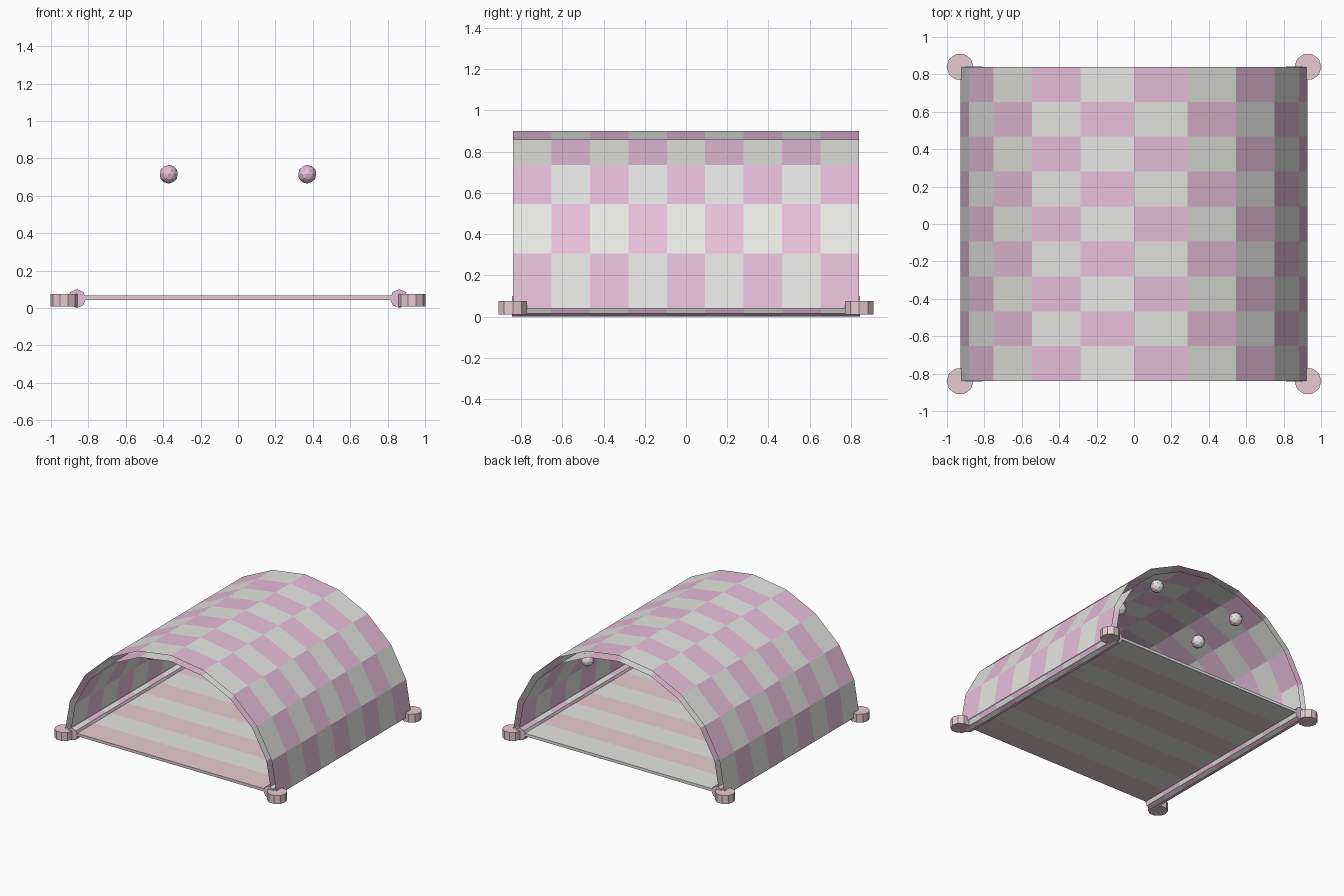
import bpy, bmesh, math
from mathutils import Matrix

cube = bpy.data.objects.get("Cube")
if cube:
    bpy.data.objects.remove(cube)


def material(name, rgb):
    linear = [((c / 255 + 0.055) / 1.055) ** 2.4 for c in rgb]
    mat = bpy.data.materials.new(name)
    mat.use_nodes = True
    mat.diffuse_color = (*linear, 1)
    mat.node_tree.nodes["Principled BSDF"].inputs["Base Color"].default_value = (*linear, 1)
    return mat


PINK = material("orchid pink", (233, 192, 219))
WHITE = material("off white", (230, 230, 227))
BLUSH = material("pale blush", (234, 206, 212))
HALF = 0.84      # half length of the tunnel


def finish(bm, name, mats):
    mesh = bpy.data.meshes.new(name)
    bm.to_mesh(mesh)
    bm.free()
    for mat in mats:
        mesh.materials.append(mat)
    obj = bpy.data.objects.new(name, mesh)
    bpy.context.collection.objects.link(obj)
    return obj


def checkered_sweep(name, profile, bands, half, closed=False):
    """Sweep an x-z profile along y, alternating colours around and along."""
    bm = bmesh.new()
    rings = [[bm.verts.new((x, half * (2 * j / bands - 1), z)) for x, z in profile]
             for j in range(bands + 1)]
    count = len(profile)
    for j in range(bands):
        for i in range(count if closed else count - 1):
            k = (i + 1) % count
            face = bm.faces.new((rings[j][i], rings[j][k], rings[j + 1][k], rings[j + 1][i]))
            face.material_index = (i + j) % 2
    if closed:
        bm.faces.new(rings[0])
        bm.faces.new(list(reversed(rings[-1])))
        bmesh.ops.recalc_face_normals(bm, faces=bm.faces)
    else:
        # arch faces point away from the tunnel axis
        for face in bm.faces:
            c = face.calc_center_median()
            if face.normal.x * c.x + face.normal.z * c.z < 0:
                face.normal_flip()
    return finish(bm, name, [PINK, WHITE])


def arch(width, height, segments=10):
    angles = [math.pi * i / segments for i in range(segments + 1)]
    return [(width * math.cos(a), 0.04 + height * math.sin(a)) for a in angles]


# Outer cover and inner lining, open at both ends
checkered_sweep("outer_cover", arch(0.927, 0.86), 9, HALF)
lining = checkered_sweep("inner_lining", arch(0.88, 0.813), 9, HALF)
lining.data.flip_normals()

# Padded side rails
for side, label in ((1, "left"), (-1, "right")):
    ring = [(side * 0.862 + 0.049 * math.cos(math.pi * k / 4),
             0.05 + 0.05 * math.sin(math.pi * k / 4)) for k in range(8)]
    checkered_sweep(label + "_side_rail", ring, 9, HALF + 0.003, closed=True)

# Striped floor slab
bm = bmesh.new()
bmesh.ops.create_cube(bm, size=1, matrix=Matrix.Translation((0, 0, 0.055))
                      @ Matrix.Diagonal((1.68, 2 * HALF, 0.022, 1)))
STRIPES = 8
for j in range(1, STRIPES):
    y = HALF * (2 * j / STRIPES - 1)
    bmesh.ops.bisect_plane(bm, geom=bm.verts[:] + bm.edges[:] + bm.faces[:],
                           plane_co=(0, y, 0), plane_no=(0, 1, 0))
for face in bm.faces:
    t = (face.calc_center_median().y + HALF) / (2 * HALF) * STRIPES
    face.material_index = min(STRIPES - 1, max(0, int(t))) % 2
finish(bm, "floor", [BLUSH, WHITE])

# Corner feet
for x, side in ((0.93, "left"), (-0.93, "right")):
    for y, end in ((-HALF, "front"), (HALF, "back")):
        bm = bmesh.new()
        bmesh.ops.create_cone(bm, cap_ends=True, segments=10, radius1=0.072, radius2=0.072,
                              depth=0.066, matrix=Matrix.Translation((x, y, 0.042))
                              @ Matrix.Rotation(math.pi / 10, 4, "Z"))
        finish(bm, f"{end}_{side}_foot", [BLUSH])

# Hanging ceiling balls, pink on the front half and white on the back half
for x, side in ((0.37, "left"), (-0.37, "right")):
    for n in range(4):
        bm = bmesh.new()
        bmesh.ops.create_icosphere(bm, subdivisions=2, radius=0.05,
                                   matrix=Matrix.Translation((x, 0.70 - 0.42 * n, 0.715)))
        bm.normal_update()
        for face in bm.faces:
            face.material_index = 1 if face.normal.y > 0 else 0
        finish(bm, f"{side}_ceiling_ball_{n + 1}", [PINK, WHITE])
